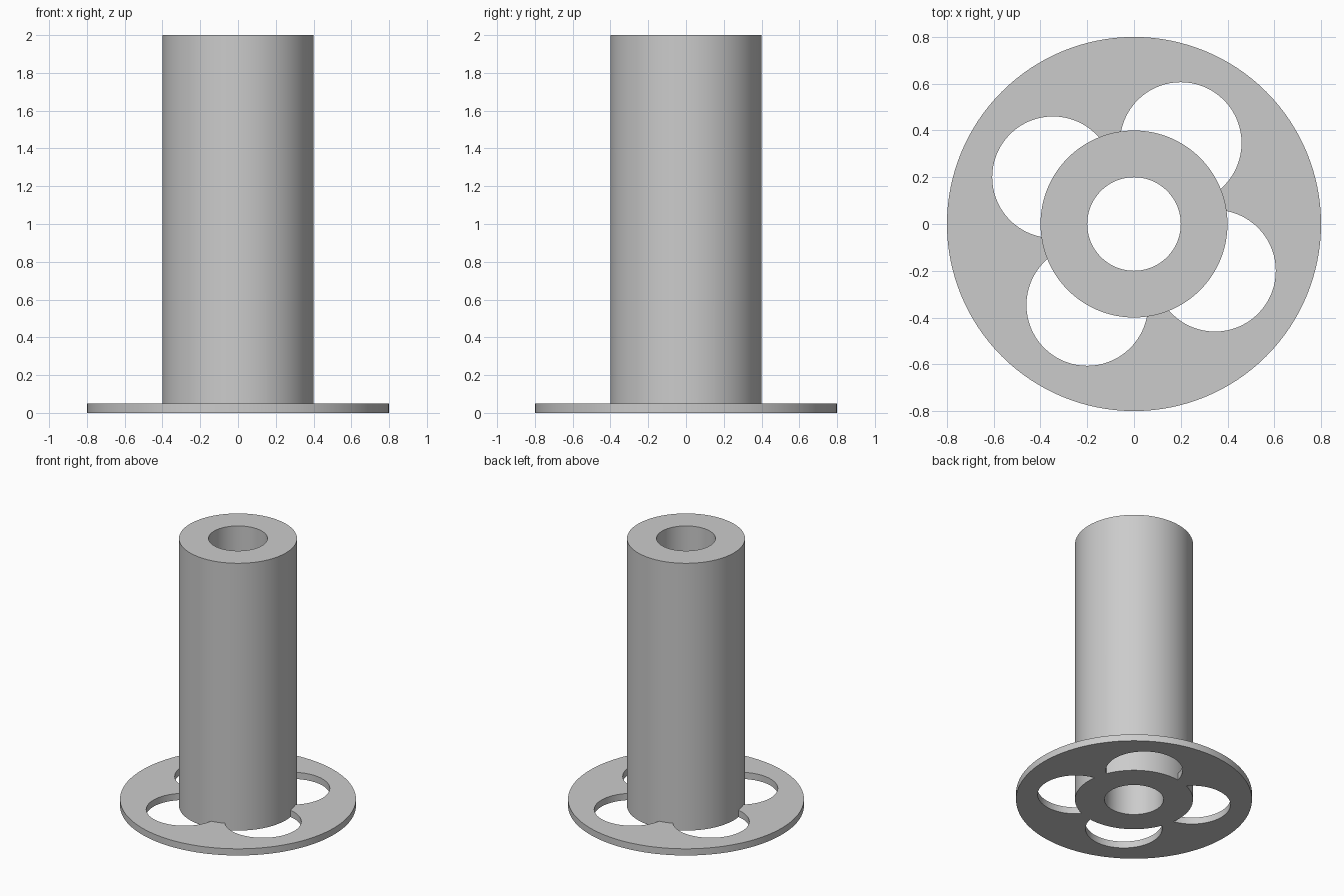
import bpy
import math

cube = bpy.data.objects.get("Cube")
if cube:
    bpy.data.objects.remove(cube, do_unlink=True)

grey = bpy.data.materials.new("light_grey")
grey.use_nodes = True
colour = (0.6, 0.6, 0.6, 1)
grey.diffuse_color = colour
grey.node_tree.nodes["Principled BSDF"].inputs["Base Color"].default_value = colour

HEIGHT = 2.0
PLATE = 0.05
MARGIN = 0.1


def cylinder(name, radius, bottom, top, x=0, y=0):
    bpy.ops.mesh.primitive_cylinder_add(
        vertices=128, radius=radius, depth=top - bottom,
        location=(x, y, (bottom + top) / 2))
    obj = bpy.context.object
    obj.name = name
    obj.data.materials.append(grey)
    return obj


def combine(target, tool, operation):
    """Apply a boolean to the target and discard the tool."""
    mod = target.modifiers.new(operation.lower(), 'BOOLEAN')
    mod.operation = operation
    mod.solver = 'EXACT'
    mod.object = tool
    bpy.context.view_layer.objects.active = target
    bpy.ops.object.modifier_apply(modifier=mod.name)
    bpy.data.objects.remove(tool, do_unlink=True)


# Base flange with four round openings
body = cylinder("flanged_tube", 0.8, 0, PLATE)
for i in range(4):
    angle = math.radians(60 + 90 * i)
    hole = cylinder("flange_hole", 0.26, -MARGIN, PLATE + MARGIN,
                    0.4 * math.cos(angle), 0.4 * math.sin(angle))
    combine(body, hole, 'DIFFERENCE')

# Upright barrel, standing through the flange
combine(body, cylinder("barrel", 0.4, 0, HEIGHT), 'UNION')

# Bore through the full height
combine(body, cylinder("bore", 0.2, -MARGIN, HEIGHT + MARGIN), 'DIFFERENCE')

# Smooth curved walls, crisp rims
bpy.ops.object.select_all(action='DESELECT')
body.select_set(True)
bpy.context.view_layer.objects.active = body
bpy.ops.object.shade_smooth_by_angle(angle=math.radians(30))
